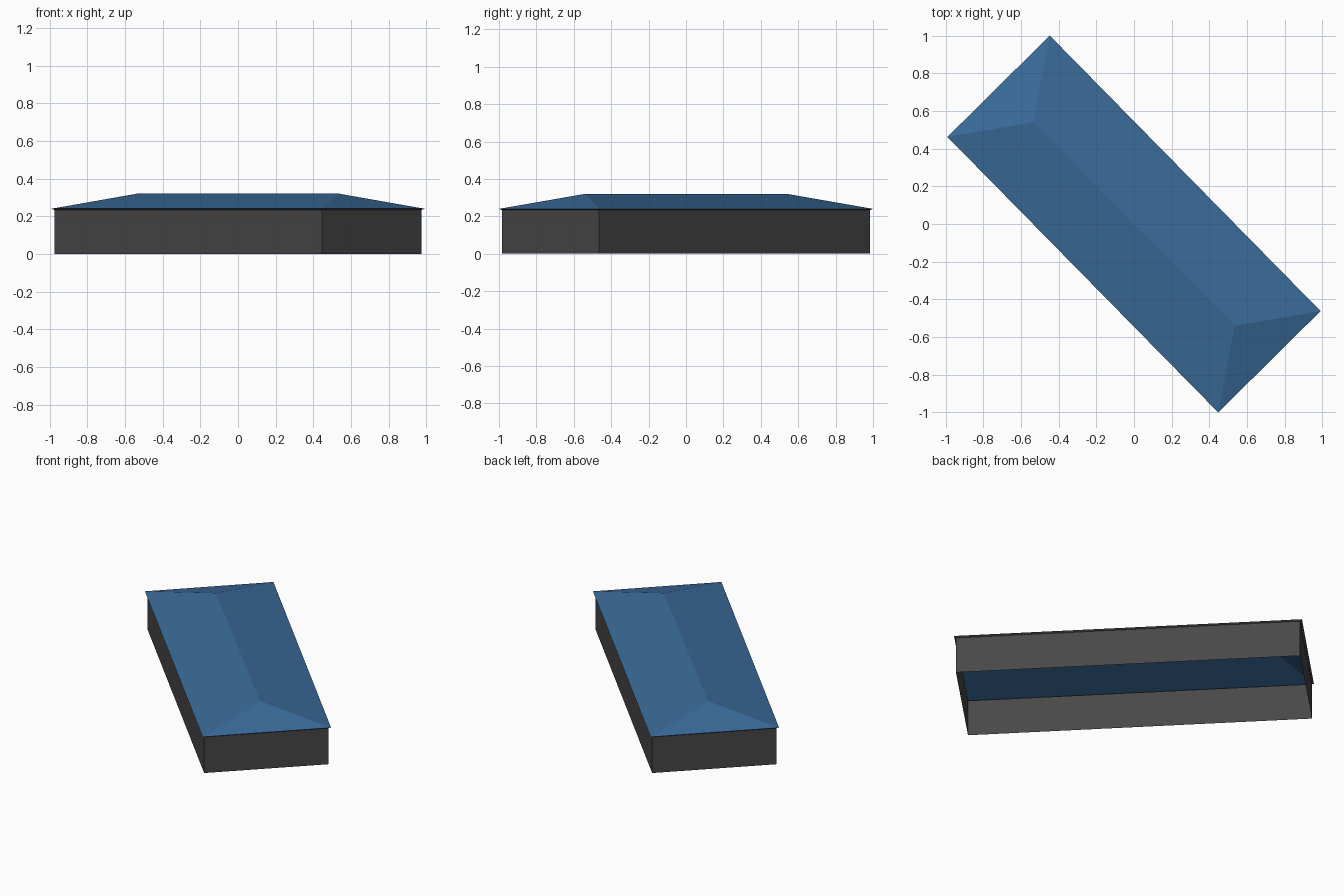
import bpy

if "Cube" in bpy.data.objects:
    bpy.data.objects.remove(bpy.data.objects["Cube"])


def material(name, rgb):
    m = bpy.data.materials.new(name)
    m.diffuse_color = (*rgb, 1)
    m.use_nodes = True
    m.node_tree.nodes["Principled BSDF"].inputs["Base Color"].default_value = m.diffuse_color
    return m


def mesh_object(name, verts, faces, mat):
    me = bpy.data.meshes.new(name)
    me.from_pydata(verts, [], faces)
    me.materials.append(mat)
    ob = bpy.data.objects.new(name, me)
    bpy.context.collection.objects.link(ob)
    return ob


def ring(a, b, z):
    """Counter-clockwise footprint from two neighbouring corners, mirrored through the centre."""
    return [(x, y, z) for x, y in (a, b, (-a[0], -a[1]), (-b[0], -b[1]))]


def band(start):
    """Four quads joining one ring to the next ring above it."""
    return [(start + i, start + (i + 1) % 4, start + 4 + (i + 1) % 4, start + 4 + i)
            for i in range(4)]


blue = material("roof blue", (0.042, 0.145, 0.32))
grey = material("wall dark grey", (0.065, 0.065, 0.065))

eave = ((0.447, -1.0), (0.99, -0.462))
wall = ((0.446, -0.983), (0.974, -0.464))

# Open-bottomed walls with a sloping soffit flaring out to the eaves
mesh_object("walls_and_soffit",
            ring(*wall, 0) + ring(*wall, 0.233) + ring(*eave, 0.24),
            band(0) + band(4), grey)

# Hipped roof: ridge runs from 4 (front right) to 5 (back left)
mesh_object("hip_roof",
            ring(*eave, 0.24) + [(0.535, -0.54, 0.32), (-0.535, 0.54, 0.32)],
            [(0, 1, 4), (1, 2, 5, 4), (2, 3, 5), (3, 0, 4, 5)], blue)
